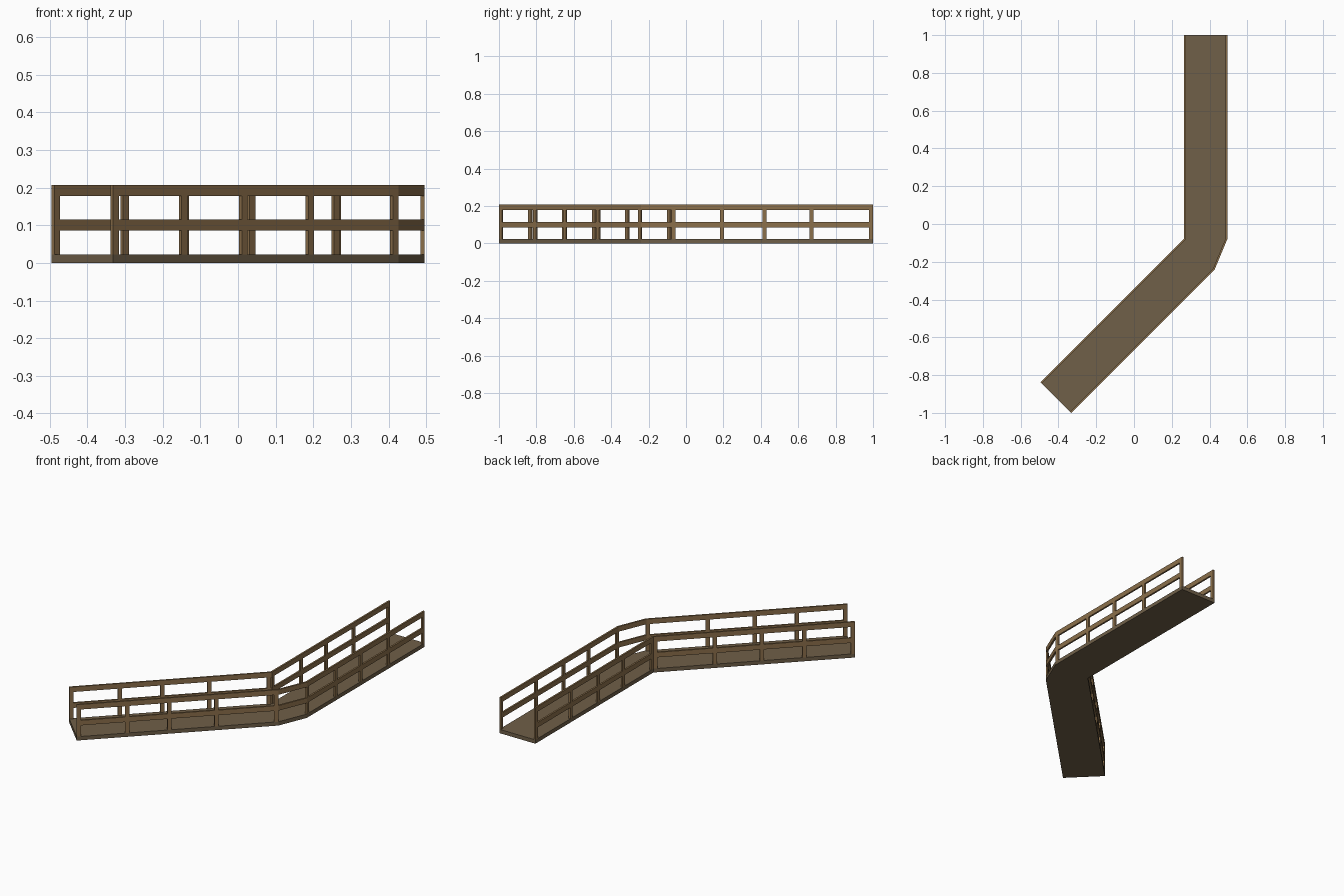
import bpy, bmesh
from mathutils import Vector

if "Cube" in bpy.data.objects:
    bpy.data.objects.remove(bpy.data.objects["Cube"])

THICK, POST_W = 0.010, 0.022
DECK_TOP, RAIL_TOP = 0.022, 0.207
FRACTIONS = (0.245, 0.46, 0.698)


def material(name, color):
    m = bpy.data.materials.new(name)
    m.diffuse_color = (*color, 1)
    m.use_nodes = True
    m.node_tree.nodes["Principled BSDF"].inputs["Base Color"].default_value = m.diffuse_color
    return m


deck_mat = material("deck_wood", (0.16, 0.115, 0.065))
rail_mat = material("rail_wood", (0.26, 0.16, 0.07))


def prism(name, outline, z0, z1, mat):
    """Extrude a flat outline from z0 up to z1."""
    bm = bmesh.new()
    face = bm.faces.new([bm.verts.new((p[0], p[1], z0)) for p in outline])
    ext = bmesh.ops.extrude_face_region(bm, geom=[face])
    verts = [g for g in ext["geom"] if isinstance(g, bmesh.types.BMVert)]
    bmesh.ops.translate(bm, verts=verts, vec=(0, 0, z1 - z0))
    bmesh.ops.recalc_face_normals(bm, faces=bm.faces)
    mesh = bpy.data.meshes.new(name)
    bm.to_mesh(mesh)
    bm.free()
    mesh.materials.append(mat)
    obj = bpy.data.objects.new(name, mesh)
    bpy.context.collection.objects.link(obj)
    return obj


def normal(a, b, side):
    d = (b - a).normalized()
    return Vector((-d.y, d.x)) * side


def inset(path, side):
    """Mitred offset of an open path towards the deck."""
    out = []
    for i, p in enumerate(path):
        ns = []
        if i > 0:
            ns.append(normal(path[i - 1], p, side))
        if i < len(path) - 1:
            ns.append(normal(p, path[i + 1], side))
        m = sum(ns, Vector((0, 0))).normalized()
        out.append(p + m * THICK / m.dot(ns[0]))
    return out


def post(name, a, b, frac, side):
    d = (b - a).normalized()
    n = normal(a, b, side) * THICK
    s = a + d * (POST_W / 2 + frac * ((b - a).length - POST_W))
    h = d * POST_W / 2
    prism(name, [s - h, s + h, s + h + n, s - h + n], DECK_TOP, RAIL_TOP - 0.029, rail_mat)


# Plan edges of the bent walkway
outer = [Vector(p) for p in ((-0.332, -1), (0.427, -0.241), (0.495, -0.078), (0.495, 1))]
inner = [Vector(p) for p in ((-0.495, -0.837), (0.264, -0.078), (0.264, 1))]

# Deck
prism("deck", outer + inner[::-1], 0, DECK_TOP, deck_mat)

# Railings: two horizontal rails and posts along each long run
for label, path, side in (("outer", outer, 1), ("inner", inner, -1)):
    strip = path + inset(path, side)[::-1]
    prism(label + "_middle_rail", strip, 0.086, 0.115, rail_mat)
    prism(label + "_top_rail", strip, RAIL_TOP - 0.029, RAIL_TOP, rail_mat)
    for run, (a, b) in (("angled", path[:2]), ("straight", path[-2:])):
        for i, f in enumerate((0, *FRACTIONS, 1)):
            post(f"{label}_{run}_post_{i + 1}", a, b, f, side)
